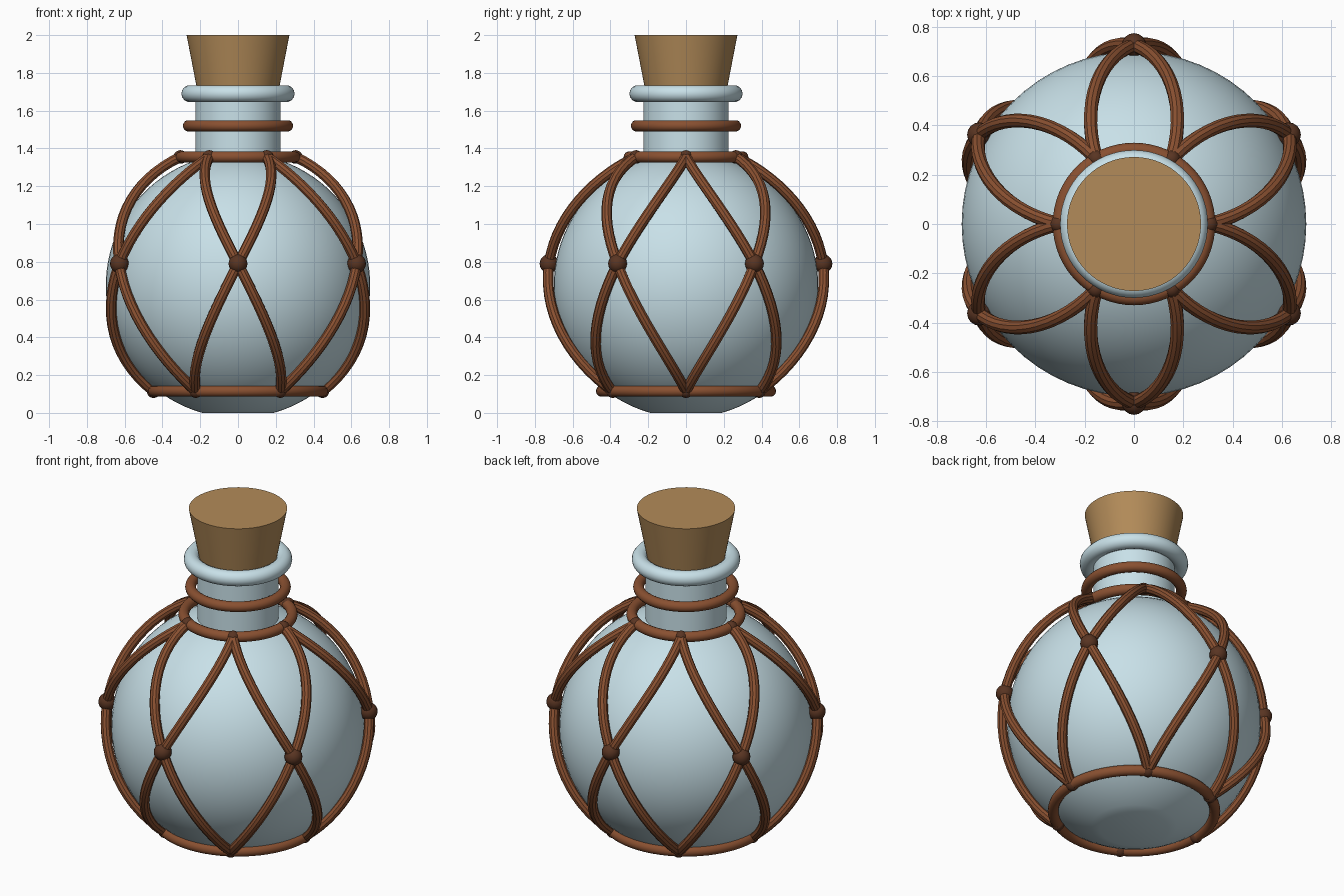
import bpy, bmesh
from math import sin, cos, pi, radians, atan2, hypot, sqrt

if "Cube" in bpy.data.objects:
    bpy.data.objects.remove(bpy.data.objects["Cube"])

CZ, R = 0.674, 0.70          # body sphere centre height and radius


def material(name, rgb):
    m = bpy.data.materials.new(name)
    m.diffuse_color = (*rgb, 1)
    m.use_nodes = True
    m.node_tree.nodes["Principled BSDF"].inputs["Base Color"].default_value = m.diffuse_color
    return m


GLASS = material("glass", (0.58, 0.75, 0.81))
CORK = material("cork", (0.45, 0.26, 0.10))
ROPE = material("rope", (0.25, 0.08, 0.03))
KNOT = material("knot", (0.10, 0.035, 0.016))


def finish(ob, name, mat):
    ob.name = name
    ob.data.materials.append(mat)
    bpy.ops.object.select_all(action='DESELECT')
    ob.select_set(True)
    bpy.context.view_layer.objects.active = ob
    bpy.ops.object.shade_smooth_by_angle(angle=radians(35))
    return ob


def lathe(name, profile, mat, seg=64):
    """Revolve (radius, z) points around the z axis; radius 0 makes a pole."""
    bm = bmesh.new()
    vs = [bm.verts.new((r, 0, z)) for r, z in profile]
    es = [bm.edges.new(p) for p in zip(vs, vs[1:])]
    bmesh.ops.spin(bm, geom=vs + es, axis=(0, 0, 1), cent=(0, 0, 0),
                   steps=seg, angle=2 * pi, use_duplicate=False)
    bmesh.ops.remove_doubles(bm, verts=bm.verts, dist=1e-5)
    bmesh.ops.recalc_face_normals(bm, faces=bm.faces)
    me = bpy.data.meshes.new(name)
    bm.to_mesh(me)
    bm.free()
    ob = bpy.data.objects.new(name, me)
    bpy.context.collection.objects.link(ob)
    return finish(ob, name, mat)


def ring(name, z, major, minor, mat):
    bpy.ops.mesh.primitive_torus_add(major_radius=major, minor_radius=minor, location=(0, 0, z),
                                     major_segments=64, minor_segments=14)
    return finish(bpy.context.object, name, mat)


def knot(name, co, r):
    bpy.ops.mesh.primitive_uv_sphere_add(radius=r, location=co, segments=16, ring_count=10)
    return finish(bpy.context.object, name, KNOT)


# Round body with a flat base, running into the neck
a0 = atan2(sqrt(R * R - CZ * CZ), -CZ)
a1 = atan2(0.225, sqrt(R * R - 0.225 ** 2))
arc = [a0 + (a1 - a0) * i / 36 for i in range(37)]
body = [(0, 0)] + [(R * sin(a), CZ + R * cos(a)) for a in arc]
lathe("bottle", body + [(0.225, 1.70), (0, 1.70)], GLASS)
ring("bottle_lip", 1.69, 0.255, 0.045, GLASS)

# Tapered cork
lathe("cork_stopper", [(0, 1.60), (0.195, 1.60), (0.272, 2.0), (0, 2.0)], CORK)

# Rope rings around neck, shoulder and base: (radius, height)
TOP, MID, LOW = (0.305, 1.355), (0.725, 0.79), (0.447, 0.115)
ring("neck_rope", 1.52, 0.262, 0.03, ROPE)
ring("shoulder_rope", TOP[1], 0.30, 0.03, ROPE)
ring("base_rope", LOW[1], LOW[0], 0.03, ROPE)


def polar(p):
    return atan2(p[0], p[1] - CZ), hypot(p[0], p[1] - CZ)


def strand_points(start, end, ang0, ang1, n=14):
    """Points that spiral over the sphere from one knot to the next."""
    (t0, r0), (t1, r1) = polar(start), polar(end)
    for i in range(n + 1):
        f = i / n
        t, r, a = t0 + (t1 - t0) * f, r0 + (r1 - r0) * f, ang0 + (ang1 - ang0) * f
        yield (r * sin(t) * cos(a), r * sin(t) * sin(a), CZ + r * cos(t))


# Net strands
net = bpy.data.curves.new("rope_net", 'CURVE')
net.dimensions = '3D'
net.bevel_depth = 0.028
net.bevel_resolution = 3
net.use_fill_caps = True
for k in range(6):
    mid = radians(60 * k + 30)
    for side in (-1, 1):
        for end in (TOP, LOW):
            pts = list(strand_points(MID, end, mid, mid + side * radians(30)))
            sp = net.splines.new('POLY')
            sp.points.add(len(pts) - 1)
            for p, co in zip(sp.points, pts):
                p.co = (*co, 1)
tmp = bpy.data.objects.new("rope_net_curve", net)
bpy.context.collection.objects.link(tmp)
bpy.context.view_layer.update()
mesh = bpy.data.meshes.new_from_object(tmp.evaluated_get(bpy.context.evaluated_depsgraph_get()))
bpy.data.objects.remove(tmp)
net_ob = bpy.data.objects.new("rope_net", mesh)
bpy.context.collection.objects.link(net_ob)
mesh.materials.clear()
finish(net_ob, "rope_net", ROPE)

# Knots where strands meet
for k in range(6):
    for label, (r, z), size, shift in (("shoulder_knot", TOP, 0.036, 0),
                                       ("middle_knot", MID, 0.05, 30),
                                       ("base_knot", LOW, 0.036, 0)):
        a = radians(60 * k + shift)
        knot(f"{label}_{k + 1}", (r * cos(a), r * sin(a), z), size)
